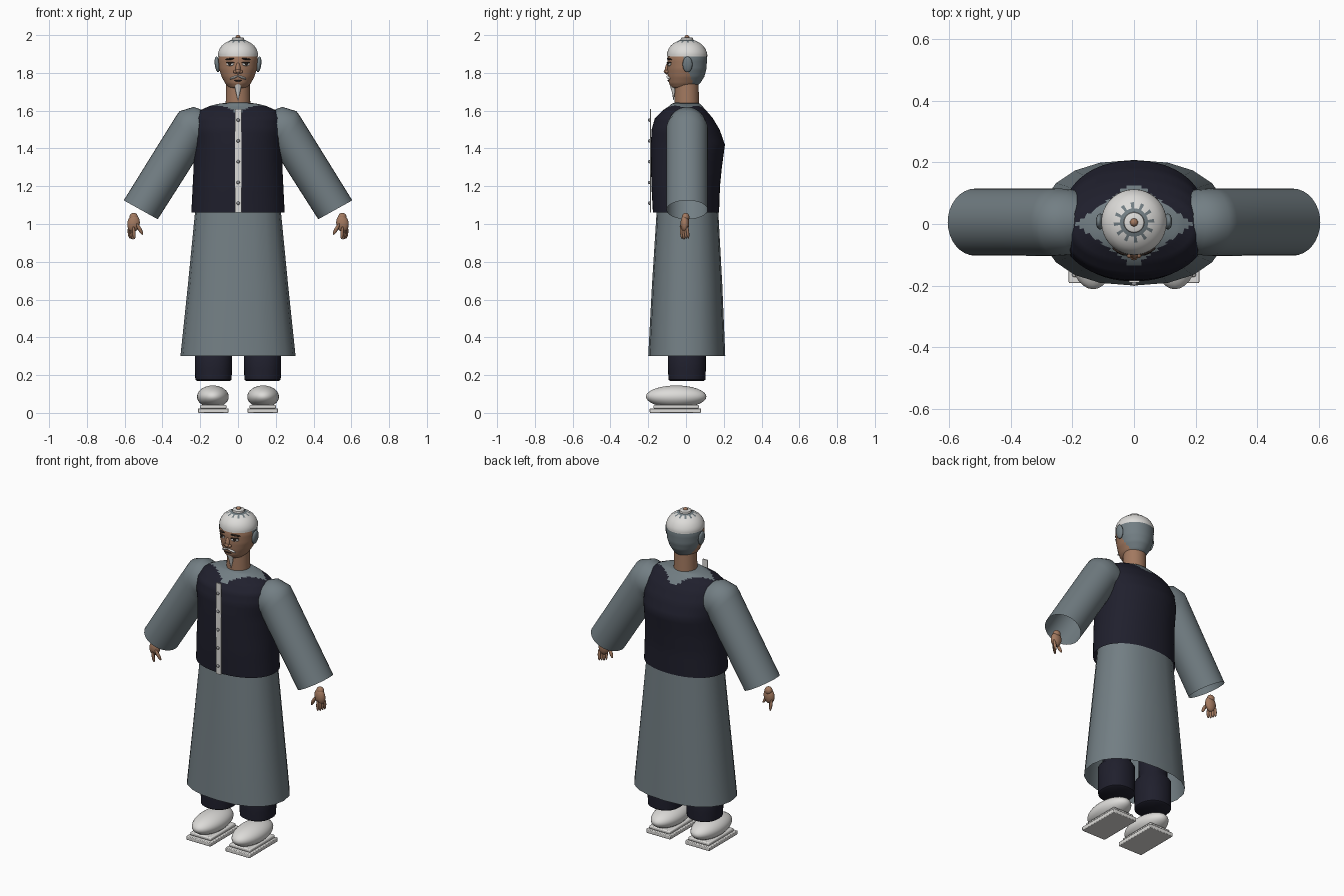
import bpy, math
from mathutils import Vector

cube = bpy.data.objects.get("Cube")
if cube:
    bpy.data.objects.remove(cube)


def material(name, rgb):
    m = bpy.data.materials.new(name)
    m.use_nodes = True
    m.diffuse_color = (*rgb, 1)
    bsdf = next(n for n in m.node_tree.nodes if n.type == 'BSDF_PRINCIPLED')
    bsdf.inputs["Base Color"].default_value = (*rgb, 1)
    bsdf.inputs["Roughness"].default_value = 0.8
    return m


GREY = material("slate grey cloth", (0.17, 0.21, 0.23))
NAVY = material("dark navy cloth", (0.014, 0.014, 0.026))
WHITE = material("off white", (0.72, 0.71, 0.69))
SKIN = material("skin", (0.36, 0.19, 0.115))
DARK = material("dark brown", (0.03, 0.02, 0.016))
METAL = material("button grey", (0.3, 0.3, 0.31))


def finish(obj, mats, angle=50):
    for m in mats:
        obj.data.materials.append(m)
    bpy.ops.object.select_all(action='DESELECT')
    obj.select_set(True)
    bpy.context.view_layer.objects.active = obj
    bpy.ops.object.shade_smooth_by_angle(angle=math.radians(angle))
    return obj


def skin_rings(name, rings, mats, rule=None, cap_start=False, cap_end=False):
    """Join equal rings of points into a tube; rule(face centre) picks the colour."""
    n = len(rings[0])
    verts = [p for r in rings for p in r]
    faces = [(i * n + j, i * n + (j + 1) % n, (i + 1) * n + (j + 1) % n, (i + 1) * n + j)
             for i in range(len(rings) - 1) for j in range(n)]
    if cap_start:
        faces.append(tuple(reversed(range(n))))
    if cap_end:
        faces.append(tuple(range(len(verts) - n, len(verts))))
    me = bpy.data.meshes.new(name)
    me.from_pydata(verts, [], faces)
    obj = bpy.data.objects.new(name, me)
    bpy.context.collection.objects.link(obj)
    if rule:
        for p in me.polygons:
            p.material_index = int(rule(p.center))
    return finish(obj, mats)


def dense(profile, k):
    out = []
    for a, b in zip(profile, profile[1:]):
        out += [tuple(u + (v - u) * i / k for u, v in zip(a, b)) for i in range(k)]
    return out + [profile[-1]]


def upright(name, profile, mats, n=32, power=2.0, cx=0, k=1, **kw):
    """Tube from (height, half width, front y, back y) rows."""
    rings = []
    for z, rx, yf, yb in dense(profile, k):
        ring = []
        for j in range(n):
            a = math.tau * j / n
            c, s = math.cos(a), math.sin(a)
            ring.append((cx + rx * math.copysign(abs(c) ** (2 / power), c),
                         (yf + yb) / 2 + (yb - yf) / 2 * math.copysign(abs(s) ** (2 / power), s), z))
        rings.append(ring)
    return skin_rings(name, rings, mats, **kw)


def ball(name, loc, size, mat, rot=(0, 0, 0), seg=24):
    bpy.ops.mesh.primitive_uv_sphere_add(segments=seg, ring_count=seg // 2, location=loc, rotation=rot)
    o = bpy.context.object
    o.name, o.scale = name, size
    return finish(o, [mat])


def box(name, loc, size, mat, bevel=0):
    bpy.ops.mesh.primitive_cube_add(size=1, location=loc)
    o = bpy.context.object
    o.name, o.scale = name, size
    bpy.ops.object.transform_apply(location=False, rotation=False, scale=True)
    if bevel:
        b = o.modifiers.new("bevel", 'BEVEL')
        b.width, b.segments = bevel, 2
    return finish(o, [mat], 30)


# Robe skirt, open at the hem
upright("robe_skirt", [(0.30, .305, -.2, .208), (0.68, .265, -.18, .192), (1.12, .222, -.152, .168)],
        [GREY], n=20, power=2.3)

# Vest, with the robe showing around the neck
upright("vest", [(1.06, .247, -.175, .175), (1.2, .24, -.183, .18), (1.3, .235, -.185, .19),
                 (1.42, .236, -.186, .206), (1.5, .243, -.182, .178), (1.56, .232, -.165, .142),
                 (1.6, .205, -.125, .108), (1.625, .15, -.088, .085), (1.637, .1, -.075, .075),
                 (1.642, .06, -.06, .06)],
        [NAVY, GREY], n=64, power=2.15, k=4,
        rule=lambda c: c.z > 1.58 and abs(c.x) / .19 + abs(c.y) / .14 < 1)
box("vest_placket", (0.001, -.187, 1.335), (.033, .006, .55), WHITE)
for i in range(5):
    ball("vest_button", (0.001, -.194, 1.11 + .11 * i), (.009, .007, .009), METAL, seg=12)

# Neck and head
upright("neck", [(1.61, .066, -.06, .07), (1.68, .064, -.06, .068), (1.76, .062, -.058, .066)], [SKIN])
HEAD = [(1.715, .025, -.05, .03), (1.725, .052, -.078, .055), (1.745, .068, -.09, .075),
        (1.78, .087, -.096, .097), (1.82, .1, -.099, .108), (1.87, .105, -.099, .111),
        (1.9, .102, -.094, .109), (1.94, .08, -.07, .085), (1.965, .04, -.03, .05)]
upright("head", HEAD, [SKIN, GREY], n=64, k=5, cap_start=True, cap_end=True,
        rule=lambda c: c.y > -.012 + (1.88 - c.z) * .36)


def face_y(x, z):
    for a, b in zip(HEAD, HEAD[1:]):
        if a[0] <= z <= b[0]:
            t = (z - a[0]) / (b[0] - a[0])
            rx, yf, yb = (u + (v - u) * t for u, v in zip(a[1:], b[1:]))
            return (yf + yb) / 2 - (yb - yf) / 2 * math.sqrt(max(0, 1 - (x / rx) ** 2))


def feature(name, x, z, rx, rz, mat, tilt=0, depth=.006):
    ball(name, (x, face_y(x, z), z), (rx, depth, rz), mat, (0, tilt, x * 10), 16)


for s in (-1, 1):
    feature("eye_white", s * .042, 1.846, .022, .009, WHITE)
    feature("iris", s * .042, 1.847, .012, .009, DARK, depth=.008)
    feature("eyelid", s * .042, 1.854, .025, .004, DARK, depth=.009)
    feature("eyebrow", s * .045, 1.873, .028, .005, DARK, s * .12, .008)
    feature("moustache", s * .022, 1.776, .024, .006, WHITE, s * .35, .01)
    ball("nostril_wing", (s * .014, -.1, 1.806), (.011, .011, .009), SKIN, seg=12)
    ball("ear", (s * .11, .008, 1.845), (.013, .026, .042), GREY, (0, s * .12, 0))
feature("mouth", 0, 1.759, .022, .004, DARK)
ball("nose", (0, -.097, 1.825), (.013, .014, .034), SKIN, (-.25, 0, 0), 16)
ball("nose_tip", (0, -.106, 1.809), (.013, .012, .011), SKIN, seg=16)
upright("goatee", [(1.655, .001, -.067, -.065), (1.70, .012, -.075, -.058), (1.742, .022, -.088, -.06)],
        [WHITE], n=12, cap_end=True)


# Cap with a spiked ring around the knob
def spikes(c):
    r = math.hypot(c.x, c.y - .005)
    tooth = int((math.atan2(c.y - .005, c.x) + math.pi) / math.tau * 36) % 3 == 0
    return .03 < r < .046 or (.046 < r < .063 and tooth)


upright("cap", [(1.888, .106, -.101, .113), (1.905, .106, -.1, .112), (1.925, .099, -.094, .104),
                (1.944, .086, -.081, .091), (1.96, .066, -.061, .071), (1.97, .046, -.041, .051),
                (1.976, .03, -.025, .035), (1.98, .004, .001, .009)],
        [WHITE, GREY], n=36, k=2, rule=spikes)
upright("cap_knob_base", [(1.972, .034, -.029, .039), (1.985, .032, -.027, .037), (1.988, .026, -.021, .031)],
        [WHITE], cap_end=True)
ball("cap_knob", (0, .005, 1.989), (.013, .013, .011), SKIN, seg=16)

# Sleeves: (upper point, lower point, half depth) of each ring in the arm's plane
SLEEVE = [((.165, 1.595), (.14, 1.42), .085), ((.235, 1.62), (.16, 1.40), .105),
          ((.31, 1.597), (.185, 1.41), .11), ((.335, 1.56), (.2, 1.38), .11),
          ((.45, 1.375), (.275, 1.26), .109), ((.605, 1.125), (.425, 1.025), .109)]
for s, side in ((1, "left"), (-1, "right")):
    rings = []
    for up, lo, ry in SLEEVE:
        u, l = Vector((s * up[0], .006, up[1])), Vector((s * lo[0], .006, lo[1]))
        ring = []
        for j in range(32):
            a = -s * math.tau * j / 32
            ring.append((u + l) / 2 + (u - l) / 2 * math.cos(a) + Vector((0, ry * math.sin(a), 0)))
        rings.append(ring)
    skin_rings(side + "_sleeve", rings, [GREY])

    # Hand hanging below the cuff
    ball(side + "_palm", (s * .553, -.006, 1.003), (.033, .023, .046), SKIN, (0, s * -.15, 0))
    ball(side + "_wrist", (s * .552, -.002, 1.035), (.023, .02, .024), SKIN)
    for i in range(4):
        ball(side + "_finger", (s * (.551 + .008 * i), -.024 + .011 * i, .95 + .003 * abs(i - 1)),
             (.009, .008, .034), SKIN, (.12, s * .08, 0), 12)
    ball(side + "_thumb", (s * .52, -.022, .972), (.010, .010, .034), SKIN, (.15, s * .5, 0), 12)

    # Trouser leg, wide below and narrower above
    x = s * .13
    upright(side + "_trouser_leg", [(.17, .088, -.085, .095), (.176, .096, -.093, .103), (.23, .098, -.095, .105),
                                    (.34, .098, -.095, .105), (.37, .075, -.07, .085), (.6, .08, -.075, .09)],
            [NAVY], cx=x, power=2.2, cap_start=True, cap_end=True)

    # Shoe on a flat sole
    ball(side + "_shoe", (s * .133, -.052, .086), (.084, .16, .059), WHITE, seg=32)
    box(side + "_sole", (s * .131, -.056, .012), (.162, .272, .024), WHITE, .004)
    box(side + "_welt", (s * .131, -.052, .033), (.14, .24, .02), WHITE, .006)
